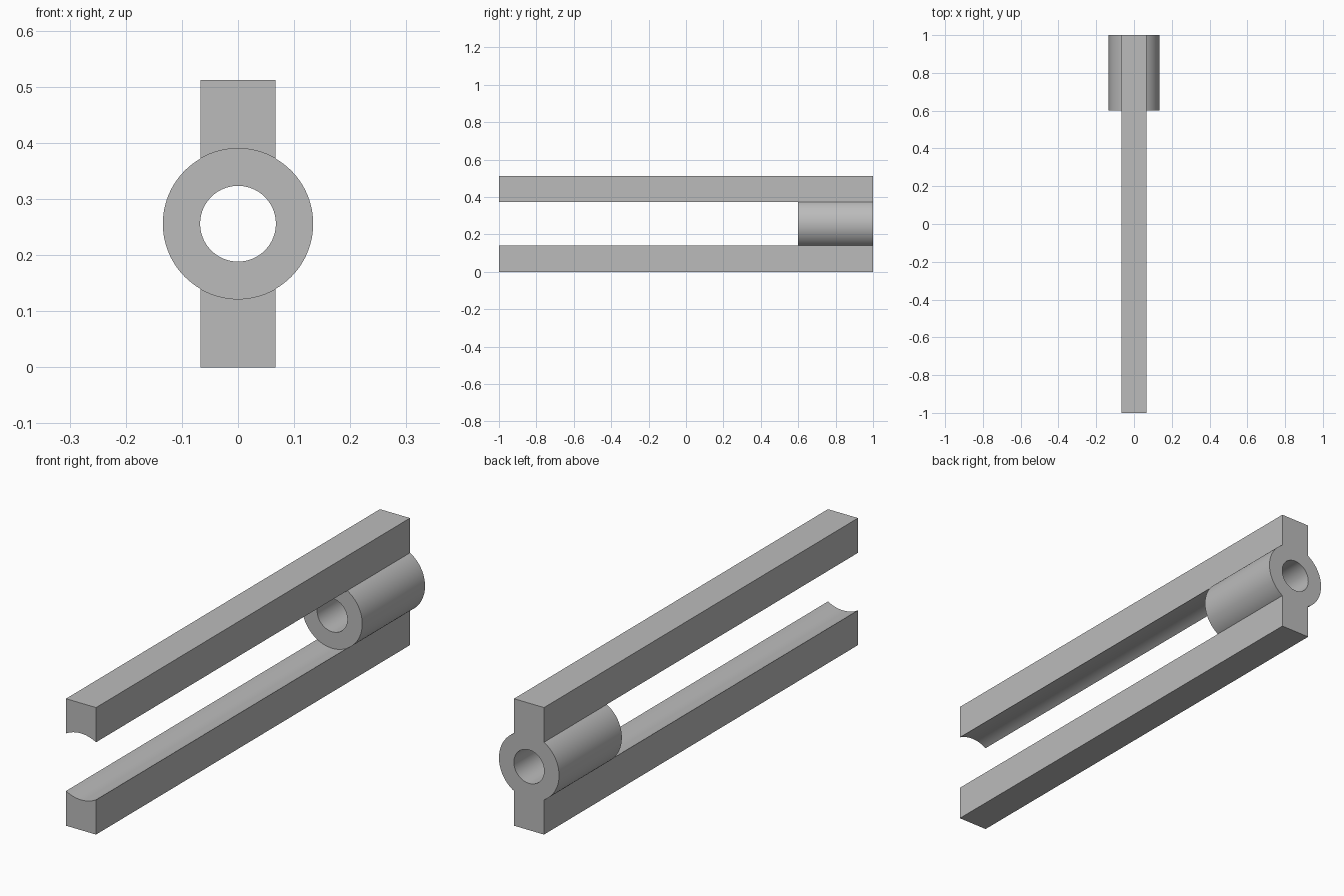
import bpy
import bmesh
from math import sin, cos, pi, radians

LENGTH = 2.0
SLEEVE_LENGTH = 0.4
OUTER_R = 0.134
INNER_R = 0.0675
HEIGHT = 0.512
MID_Z = HEIGHT / 2
SEGMENTS = 96          # a rail spans 60 degrees, so arcs share the sleeve's divisions
BACK = LENGTH / 2

cube = bpy.data.objects.get("Cube")
if cube:
    bpy.data.objects.remove(cube, do_unlink=True)

grey = bpy.data.materials.new("plain_grey")
grey.use_nodes = True
colour = (0.5, 0.5, 0.5, 1)
grey.diffuse_color = colour
grey.node_tree.nodes["Principled BSDF"].inputs["Base Color"].default_value = colour


def arc(radius, start, end, steps):
    """Points (x, z) along an arc about the bore axis, angles measured from +x."""
    angles = [start + (end - start) * i / steps for i in range(steps + 1)]
    return [(radius * cos(a), MID_Z + radius * sin(a)) for a in angles]


def finish(bm, name):
    bmesh.ops.recalc_face_normals(bm, faces=bm.faces)
    mesh = bpy.data.meshes.new(name)
    bm.to_mesh(mesh)
    bm.free()
    mesh.materials.append(grey)
    obj = bpy.data.objects.new(name, mesh)
    bpy.context.collection.objects.link(obj)
    bpy.ops.object.select_all(action='DESELECT')
    obj.select_set(True)
    bpy.context.view_layer.objects.active = obj
    bpy.ops.object.shade_smooth_by_angle(angle=radians(20))


def make_rail(name, side):
    """Square bar whose inner face is hollowed to fit the sleeve."""
    curve = arc(OUTER_R, side * pi / 3, side * 2 * pi / 3, SEGMENTS // 6)
    outer_z = MID_Z + side * MID_Z
    profile = curve + [(curve[-1][0], outer_z), (curve[0][0], outer_z)]
    bm = bmesh.new()
    face = bm.faces.new([bm.verts.new((x, -BACK, z)) for x, z in profile])
    result = bmesh.ops.extrude_face_region(bm, geom=[face], use_keep_orig=True)
    moved = [v for v in result["geom"] if isinstance(v, bmesh.types.BMVert)]
    bmesh.ops.translate(bm, verts=moved, vec=(0, LENGTH, 0))
    finish(bm, name)


def make_sleeve():
    """Tube made by bridging four rings into a closed loop."""
    bm = bmesh.new()
    rings = []
    front = BACK - SLEEVE_LENGTH
    for radius, y in ((OUTER_R, front), (OUTER_R, BACK), (INNER_R, BACK), (INNER_R, front)):
        points = arc(radius, 0, 2 * pi, SEGMENTS)[:-1]
        rings.append([bm.verts.new((x, y, z)) for x, z in points])
    for k, ring in enumerate(rings):
        following = rings[(k + 1) % len(rings)]
        for i in range(SEGMENTS):
            j = (i + 1) % SEGMENTS
            bm.faces.new((ring[i], ring[j], following[j], following[i]))
    finish(bm, "sleeve")


make_rail("upper_rail", 1)
make_rail("lower_rail", -1)
make_sleeve()
